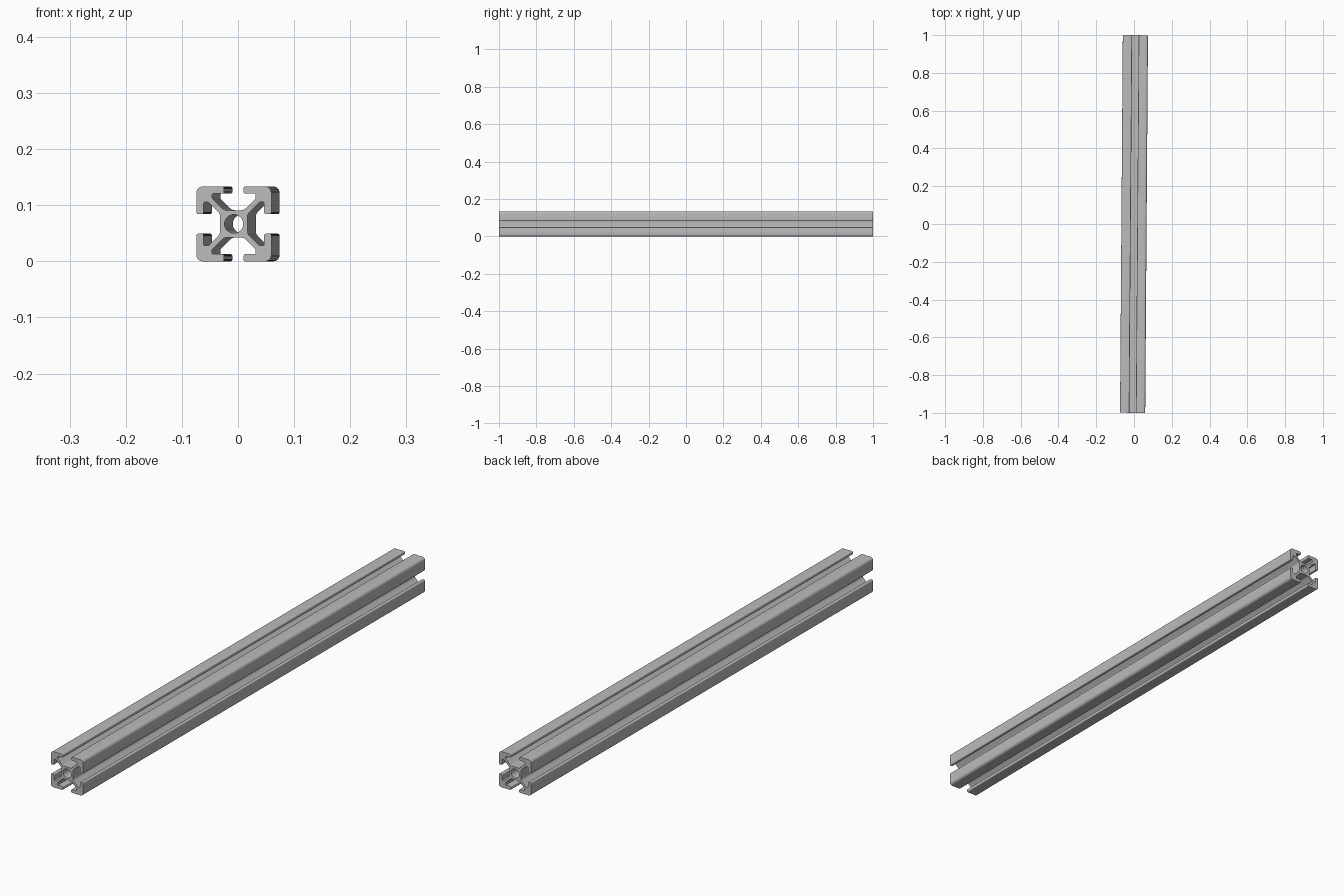
import bpy, bmesh, math
from mathutils import Vector, Matrix

default = bpy.data.objects.get("Cube")
if default:
    bpy.data.objects.remove(default)

MM = 2 / 300          # a 20 mm square rail, 300 mm long
TILT = math.radians(-0.42)
LENGTH = 1.999


def fillet(points, steps=5):
    """Round each (x, z, radius) corner of a closed outline."""
    out = []
    n = len(points)
    for i, (x, z, r) in enumerate(points):
        p = Vector((x, z))
        a = (Vector(points[i - 1][:2]) - p).normalized()
        b = (Vector(points[(i + 1) % n][:2]) - p).normalized()
        half = a.angle(b) / 2
        centre = p + (a + b).normalized() * (r / math.sin(half))
        start = p + a * (r / math.tan(half)) - centre
        end = p + b * (r / math.tan(half)) - centre
        for k in range(steps + 1):
            t = k / steps
            out.append(centre + (start.lerp(end, t)).normalized() * r)
    return out


# One T-slot side, from its left outer corner to the core and back out
half_slot = [(-2.6, 10, 0.5), (-2.6, 8.1, 0.5), (-5.8, 8.1, 0.3),
             (-5.8, 6.8, 0.4), (-2.65, 3.65, 1.8)]
side = [(-10, 10, 1.6)] + half_slot + [(-x, z, r) for x, z, r in reversed(half_slot)]

outline = []
for q in range(4):
    turn = Matrix.Rotation(-q * math.pi / 2, 2)
    for x, z, r in side:
        p = turn @ Vector((x, z))
        outline.append((p.x, p.y, r))

outer = fillet(outline)
bore = [Vector((math.cos(a), math.sin(a))) * 2.5
        for a in (k * math.tau / 32 for k in range(32))]

# Fill the cross-section around the bore, then extrude it along the rail
bm = bmesh.new()
edges = []
for loop in (outer, bore):
    verts = [bm.verts.new((p.x * MM, -LENGTH / 2, p.y * MM + 10 * MM)) for p in loop]
    edges += [bm.edges.new((verts[i - 1], verts[i])) for i in range(len(verts))]
bmesh.ops.triangle_fill(bm, edges=edges, use_beauty=True)
ext = bmesh.ops.extrude_face_region(bm, geom=bm.faces[:], use_keep_orig=True)
moved = [v for v in ext["geom"] if isinstance(v, bmesh.types.BMVert)]
bmesh.ops.translate(bm, verts=moved, vec=(0, LENGTH, 0))
bmesh.ops.rotate(bm, verts=bm.verts[:], cent=(0, 0, 0),
                 matrix=Matrix.Rotation(TILT, 3, 'Z'))
bmesh.ops.recalc_face_normals(bm, faces=bm.faces[:])

mesh = bpy.data.meshes.new("slotted_rail")
bm.to_mesh(mesh)
bm.free()
rail = bpy.data.objects.new("slotted_rail", mesh)
bpy.context.collection.objects.link(rail)

# Aluminium grey
grey = bpy.data.materials.new("aluminium_grey")
grey.use_nodes = True
colour = (0.5, 0.5, 0.5, 1)
grey.diffuse_color = colour
grey.node_tree.nodes["Principled BSDF"].inputs["Base Color"].default_value = colour
mesh.materials.append(grey)

bpy.ops.object.select_all(action='DESELECT')
rail.select_set(True)
bpy.context.view_layer.objects.active = rail
bpy.ops.object.shade_smooth_by_angle(angle=math.radians(30))
